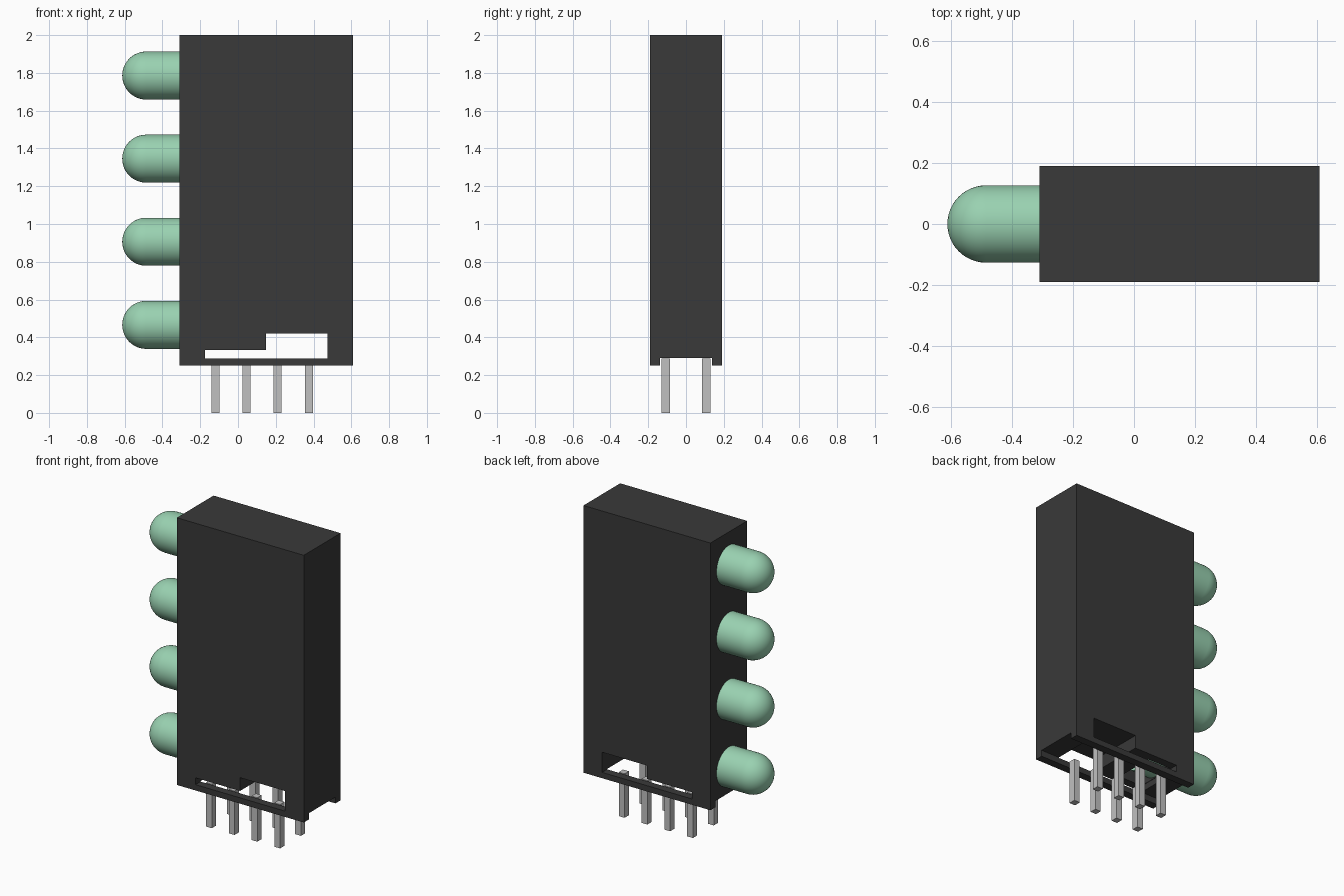
import bpy, bmesh, math
from mathutils import Matrix

cube = bpy.data.objects.get("Cube")
if cube:
    bpy.data.objects.remove(cube, do_unlink=True)


def material(name, rgb):
    m = bpy.data.materials.new(name)
    m.use_nodes = True
    m.diffuse_color = (*rgb, 1)
    m.node_tree.nodes["Principled BSDF"].inputs["Base Color"].default_value = (*rgb, 1)
    return m


BLACK = material("black plastic", (0.041, 0.041, 0.041))
GREEN = material("pale green lens", (0.32, 0.64, 0.44))
METAL = material("grey metal", (0.53, 0.53, 0.53))


def finish(name, bm, mat):
    bmesh.ops.recalc_face_normals(bm, faces=bm.faces)
    mesh = bpy.data.meshes.new(name)
    bm.to_mesh(mesh)
    bm.free()
    mesh.materials.append(mat)
    obj = bpy.data.objects.new(name, mesh)
    bpy.context.collection.objects.link(obj)
    return obj


def prism(name, outline, y0, y1, mat):
    """Extrude an x-z outline from y0 to y1."""
    bm = bmesh.new()
    face = bm.faces.new([bm.verts.new((x, y0, z)) for x, z in outline])
    new = bmesh.ops.extrude_face_region(bm, geom=[face])["geom"]
    verts = [v for v in new if isinstance(v, bmesh.types.BMVert)]
    bmesh.ops.translate(bm, verts=verts, vec=(0, y1 - y0, 0))
    return finish(name, bm, mat)


def box(name, x0, x1, y0, y1, z0, z1, mat):
    return prism(name, [(x0, z0), (x1, z0), (x1, z1), (x0, z1)], y0, y1, mat)


def cut(obj, cutter):
    mod = obj.modifiers.new("cut", "BOOLEAN")
    mod.operation = "DIFFERENCE"
    mod.solver = "EXACT"
    mod.object = cutter
    bpy.context.view_layer.objects.active = obj
    bpy.ops.object.modifier_apply(modifier=mod.name)
    bpy.data.objects.remove(cutter, do_unlink=True)


# Housing: block with a stepped window, a channel underneath and a lamp pocket
housing = box("housing", -0.31, 0.61, -0.19, 0.19, 0.25, 2.0, BLACK)
step = [(-0.175, 0.288), (0.475, 0.288), (0.475, 0.42),
        (0.148, 0.42), (0.148, 0.333), (-0.175, 0.333)]
cut(housing, prism("window_cutter", step, -0.3, 0.3, BLACK))
cut(housing, box("channel_cutter", -0.5, 0.8, -0.138, 0.138, 0.1, 0.291, BLACK))
cut(housing, box("pocket_cutter", -0.172, 0.0, -0.135, 0.135, 0.3, 0.45, BLACK))

# Domed lamps: half profile spun around the x axis
R, TIP, BACK = 0.127, -0.613, -0.03
profile = [(TIP + R - R * math.cos(a), R * math.sin(a))
           for a in (math.pi / 2 * i / 12 for i in range(13))]
profile += [(BACK, R), (BACK, 0)]
for i in range(4):
    bm = bmesh.new()
    vs = [bm.verts.new((x, 0, r)) for x, r in profile]
    edges = [bm.edges.new(pair) for pair in zip(vs, vs[1:])]
    bmesh.ops.spin(bm, geom=vs + edges, cent=(0, 0, 0), axis=(1, 0, 0),
                   angle=math.tau, steps=48)
    bmesh.ops.remove_doubles(bm, verts=bm.verts, dist=0.0005)
    bm.transform(Matrix.Translation((0, 0, 0.466 + 0.44 * i)))
    lamp = finish(f"lamp_{i + 1}", bm, GREEN)
    bpy.ops.object.select_all(action="DESELECT")
    lamp.select_set(True)
    bpy.context.view_layer.objects.active = lamp
    bpy.ops.object.shade_smooth_by_angle(angle=math.radians(40))

# Two rows of square pins
for row, y in (("front", -0.108), ("back", 0.108)):
    for i in range(4):
        x = -0.12 + 0.165 * i
        box(f"{row}_pin_{i + 1}", x - 0.021, x + 0.021, y - 0.022, y + 0.022,
            0, 0.288, METAL)
